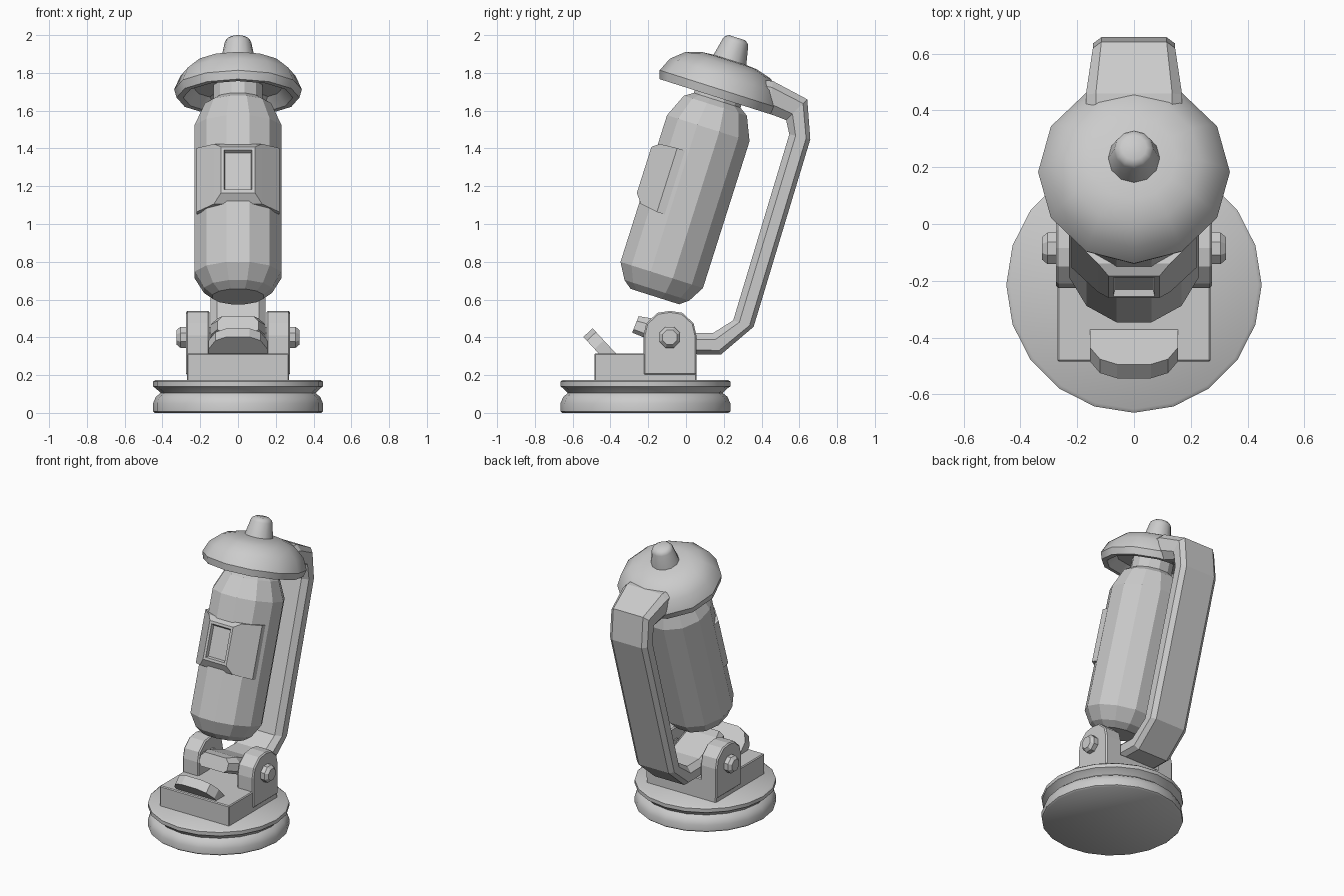
import bpy, bmesh, math
from mathutils import Matrix, Vector

if "Cube" in bpy.data.objects:
    bpy.data.objects.remove(bpy.data.objects["Cube"])

TILT = math.radians(17.6)
# Leaning frame shared by the body, cap and knob (local z runs along the body)
LEAN = Matrix.Translation((0, -0.328, 0.101)) @ Matrix.Rotation(-TILT, 4, 'X')


def loft(name, rings, matrix=Matrix(), smooth=None, bevel=0):
    """Skin a list of equal-length point rings and close both ends."""
    bm = bmesh.new()
    loops = [[bm.verts.new(matrix @ Vector(p)) for p in r] for r in rings]
    n = len(rings[0])
    for a, b in zip(loops, loops[1:]):
        for i in range(n):
            j = (i + 1) % n
            bm.faces.new((a[i], a[j], b[j], b[i]))
    bm.faces.new(loops[0][::-1])
    bm.faces.new(loops[-1])
    bmesh.ops.recalc_face_normals(bm, faces=bm.faces[:])
    me = bpy.data.meshes.new(name)
    bm.to_mesh(me)
    bm.free()
    ob = bpy.data.objects.new(name, me)
    bpy.context.collection.objects.link(ob)
    if bevel:
        mod = ob.modifiers.new("Bevel", 'BEVEL')
        mod.width = bevel
        mod.limit_method = 'ANGLE'
        mod.angle_limit = math.radians(60)
    if smooth:
        bpy.ops.object.select_all(action='DESELECT')
        ob.select_set(True)
        bpy.context.view_layer.objects.active = ob
        bpy.ops.object.shade_smooth_by_angle(angle=math.radians(smooth))
    return ob


def lathe(name, profile, sides, matrix=Matrix(), phase=0.0, smooth=None):
    """Turn (radius, height) pairs around local z."""
    step = 2 * math.pi / sides
    rings = [[(r * math.cos(step * (i + phase)), r * math.sin(step * (i + phase)), z)
              for i in range(sides)] for r, z in profile]
    return loft(name, rings, matrix, smooth)


def side_prism(name, outline, x0, x1, bevel=0):
    """Extrude a (y, z) outline along x."""
    return loft(name, [[(x, y, z) for y, z in outline] for x in (x0, x1)], bevel=bevel)


def rect(w, front, u0, u1):
    return [(-w, -front, u0), (w, -front, u0), (w, -front, u1), (-w, -front, u1)]


# Grooved round base
lathe("base", [(0.44, 0), (0.45, 0.008), (0.45, 0.05), (0.435, 0.085), (0.41, 0.105),
               (0.435, 0.13), (0.45, 0.14), (0.45, 0.165), (0.437, 0.175)],
      20, Matrix.Translation((0, -0.215, 0)), smooth=40)

# Mounting block with two rounded ears and bolts
side_prism("mount_block", [(-0.485, 0.165), (0.055, 0.165), (0.055, 0.315), (-0.485, 0.315)],
           -0.27, 0.27, bevel=0.006)
ear = [(-0.225, 0.2), (0.055, 0.2), (0.055, 0.41), (0.04, 0.475), (-0.02, 0.53),
       (-0.085, 0.54), (-0.15, 0.53), (-0.21, 0.475), (-0.225, 0.41)]
for side, tag in ((-1, "left"), (1, "right")):
    side_prism("ear_" + tag, ear, side * 0.15, side * 0.275, bevel=0.008)
    bolt = Matrix.Translation((0, -0.086, 0.4)) @ Matrix.Rotation(side * math.pi / 2, 4, 'Y')
    lathe("bolt_" + tag, [(0.06, 0.14), (0.06, 0.305), (0.042, 0.325)], 8, bolt, phase=0.5)

# Sloping finger tab at the front of the block
d, nrm = Vector((0, -0.68, 0.733)), Vector((0, -0.733, -0.68))
root = Vector((0, -0.374, 0.318))
half = [(0.155, -0.03), (0.155, 0.09), (0.12, 0.15), (0.06, 0.177)]
shape = half + [(-x, l) for x, l in reversed(half)]
loft("tab", [[root + Vector((x, 0, 0)) + d * l + nrm * t for x, l in shape] for t in (0, 0.067)])

# Bent arm: (outer, inner) point pairs in the side plane
path = [((-0.285, 0.425), (-0.25, 0.512)), ((-0.2, 0.39), (-0.18, 0.5)),
        ((-0.02, 0.312), (0.01, 0.425)), ((0.184, 0.308), (0.142, 0.422)),
        ((0.358, 0.456), (0.25, 0.49)), ((0.658, 1.448), (0.547, 1.475)),
        ((0.642, 1.66), (0.53, 1.55)), ((0.46, 1.757), (0.44, 1.585)),
        ((0.32, 1.77), (0.32, 1.68))]
widths = [0.75, 1, 1, 1, 1, 1, 1, 1.17, 1.17]
half = [(0.11, 0), (0.145, 0.3), (0.145, 0.8), (0.115, 1)]
section = half + [(-x, t) for x, t in reversed(half)]
loft("arm", [[(x * w, i[0] + (o[0] - i[0]) * t, i[1] + (o[1] - i[1]) * t) for x, t in section]
             for (o, i), w in zip(path, widths)])

# Twelve-sided body
k = 1 / math.cos(math.radians(15))
lathe("body", [(0.135 * k, 0.54), (0.18 * k, 0.575), (0.229 * k, 0.66), (0.229 * k, 1.475),
               (0.175 * k, 1.6), (0.13 * k, 1.63), (0.13 * k, 1.75)], 12, LEAN, phase=0.5)

# Raised front panel with a recessed window
loft("window_panel", [rect(0.215, 0.05, 0.97, 1.325), rect(0.22, 0.125, 0.97, 1.325),
                      rect(0.127, 0.22, 0.985, 1.318), rect(0.09, 0.257, 1.035, 1.29),
                      rect(0.073, 0.257, 1.052, 1.273), rect(0.068, 0.235, 1.06, 1.262)], LEAN)

# Domed cap, hollow underneath, and its top knob
lathe("cap", [(0.12, 1.705), (0.24, 1.705), (0.29, 1.645), (0.325, 1.645), (0.338, 1.69),
              (0.305, 1.765), (0.235, 1.825), (0.15, 1.85), (0.05, 1.857)],
      12, LEAN, smooth=38)
lathe("knob", [(0.096, 1.83), (0.07, 1.952), (0.063, 1.966), (0.045, 1.978)], 12, LEAN, smooth=35)
